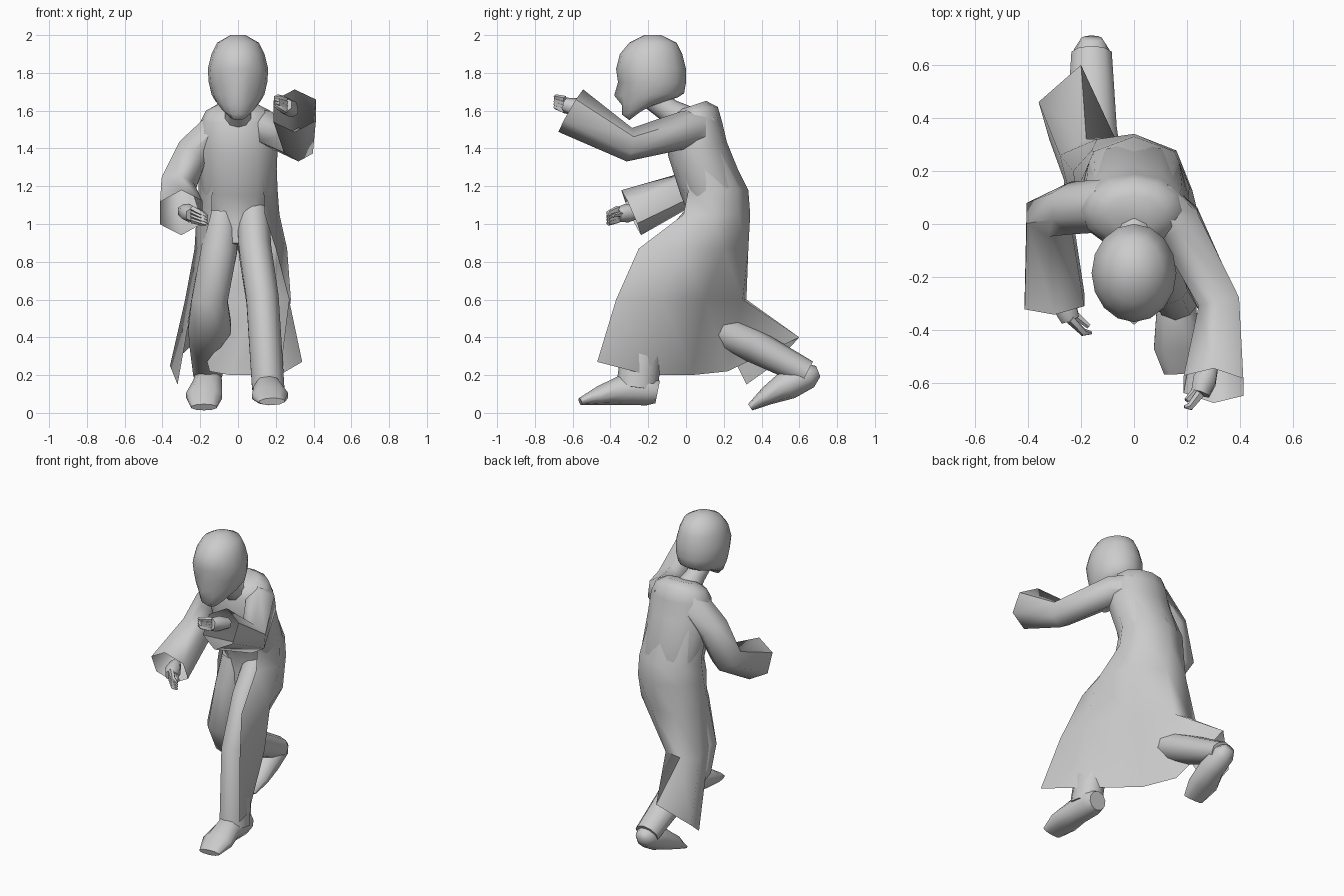
import bpy
import bmesh
from math import sin, cos, pi, radians
from mathutils import Vector

if "Cube" in bpy.data.objects:
    bpy.data.objects.remove(bpy.data.objects["Cube"])

grey = bpy.data.materials.new("plain grey")
grey.use_nodes = True
grey.diffuse_color = (0.6, 0.6, 0.6, 1)
grey.node_tree.nodes["Principled BSDF"].inputs["Base Color"].default_value = grey.diffuse_color


def loft(name, rings, closed=True, start_cap=True, end_cap=True):
    """Skin a list of point rings into one smooth object."""
    bm = bmesh.new()
    rows = [[bm.verts.new(point) for point in ring] for ring in rings]
    count = len(rows[0])
    for low, high in zip(rows, rows[1:]):
        for i in range(count if closed else count - 1):
            j = (i + 1) % count
            bm.faces.new((low[i], low[j], high[j], high[i]))
    if start_cap:
        bm.faces.new(rows[0][::-1])
    if end_cap:
        bm.faces.new(rows[-1])
    bmesh.ops.recalc_face_normals(bm, faces=bm.faces)
    mesh = bpy.data.meshes.new(name)
    bm.to_mesh(mesh)
    bm.free()
    mesh.materials.append(grey)
    obj = bpy.data.objects.new(name, mesh)
    bpy.context.collection.objects.link(obj)
    bpy.ops.object.select_all(action='DESELECT')
    obj.select_set(True)
    bpy.context.view_layer.objects.active = obj
    bpy.ops.object.shade_smooth_by_angle(angle=radians(60))


def tube(name, path, sides=10, end_cap=True):
    """Tube along stations of x, y, z, sideways radius and optional other radius."""
    centres = [Vector(station[:3]) for station in path]
    steps = [(b - a).normalized() for a, b in zip(centres, centres[1:])]
    rings = []
    for k, (centre, station) in enumerate(zip(centres, path)):
        before = steps[max(k - 1, 0)]
        after = steps[min(k, len(steps) - 1)]
        along = (before + after).normalized()
        side = Vector((1, 0, 0))
        side = (side - along * side.dot(along)).normalized()
        other = along.cross(side)
        turns = [2 * pi * i / sides for i in range(sides)]
        rings.append([centre + side * station[3] * sin(a) + other * station[-1] * cos(a)
                      for a in turns])
    loft(name, rings, end_cap=end_cap)


def hand(name, wrist, knuckles, tip):
    """Palm, four curled fingers stacked downwards and a thumb on top."""
    wrist, knuckles, tip = Vector(wrist), Vector(knuckles), Vector(tip)
    middle = wrist.lerp(knuckles, 0.6)
    reach = (knuckles - wrist) * 0.2
    down = Vector((0, 0, -0.02))
    tube(name + "_palm", [(*wrist, .035), (*middle, .05), (*knuckles, .04)], sides=6)
    for n in range(4):
        shift = down * (n - 1.5)
        start = knuckles + shift
        end = tip + shift * 0.7
        bend = start.lerp(end, 0.5) + reach
        tube(f"{name}_finger_{n + 1}",
             [(*start, .018), (*bend, .015), (*end, .006)], sides=5)
    tube(name + "_thumb", [(*middle, .02), (*(tip - reach - down), .01)], sides=5)


def coat_arc(y, z, width, depth):
    """Coat row wrapped round the back of the body, open at the front."""
    turns = [radians(-50 + 280 * i / 6) for i in range(7)]
    return [(width * cos(a), y + depth * sin(a), z) for a in turns]


def coat_row(z, *outline):
    """Coat row at one height from x, y pairs."""
    return [(x, y, z) for x, y in outline]


# Head: height, front, back and half width, with jaw slope, nose and eye hollows by rule
head_rows = [
    (1.55, -.3, -.18, .06), (1.58, -.34, -.1, .09), (1.63, -.34, -.04, .12),
    (1.68, -.35, -.01, .14), (1.75, -.36, 0, .155), (1.82, -.37, 0, .16),
    (1.9, -.35, -.02, .14), (1.96, -.3, -.05, .11), (2, -.22, -.13, .04),
]
SEGMENTS = 16
head = []
for z, front, back, width in head_rows:
    rise = max(0, 1.7 - z) * 0.6
    nose = max(0, .03 - abs(z - 1.68))
    hollow = max(0, .02 - abs(z - 1.75))
    ring = []
    for i in range(SEGMENTS):
        a = 2 * pi * i / SEGMENTS
        y = (front + back) / 2 - (back - front) / 2 * cos(a)
        if i == 0:
            y -= nose
        elif i in (1, SEGMENTS - 1):
            y += hollow
        ring.append((width * sin(a), y, z + rise * (1 - cos(a)) / 2))
    head.append(ring)
loft("head", head)
tube("neck", [(0, -.18, 1.67, .065), (0, -.09, 1.6, .065), (0, .02, 1.53, .09)])

# Torso from pelvis to collar
tube("torso", [(0, .1, .88, .1), (0, .12, .98, .15, .12), (0, .14, 1.07, .17, .14),
               (0, .14, 1.18, .2, .17), (0, .06, 1.4, .21, .16), (0, .05, 1.54, .2, .14),
               (0, .05, 1.6, .17, .12), (0, .04, 1.63, .11, .07)], sides=12)

# Open coat: each row runs from the left front edge round the back
loft("coat", [
    coat_arc(.06, 1.42, .2, .15),
    coat_arc(.15, 1.18, .21, .18),
    coat_arc(.14, 1.05, .22, .2),
    coat_row(.87, (.2, -.25), (.26, -.03), (.19, .2), (.02, .33),
             (-.14, .32), (-.23, .2), (-.19, .05)),
    coat_row(.6, (.27, -.37), (.28, -.12), (.08, .1), (-.06, .3),
             (-.18, .32), (-.28, .26), (-.24, .1)),
    [(.34, -.47, .27), (.22, -.2, .2), (-.04, .03, .2), (-.15, .22, .22),
     (-.2, .6, .4), (-.36, .46, .25), (-.32, .32, .15)],
], closed=False, start_cap=False, end_cap=False)

# Sleeves, left raised and right lowered, open at the cuffs
tube("left_sleeve", [(.07, .09, 1.51, .1), (.17, 0, 1.5, .1), (.32, -.3, 1.42, .09),
                     (.3, -.61, 1.6, .13)], sides=6, end_cap=False)
tube("right_sleeve", [(-.09, .07, 1.52, .1), (-.24, .06, 1.38, .1), (-.32, .03, 1.2, .1),
                      (-.3, -.29, 1.06, .13)], sides=6, end_cap=False)
hand("left_hand", (.29, -.52, 1.6), (.25, -.64, 1.63), (.19, -.69, 1.65))
hand("right_hand", (-.29, -.24, 1.07), (-.24, -.36, 1.05), (-.16, -.41, 1.02))

# Trouser legs, left stepping forward and right bent back
tube("left_trouser", [(.08, .1, 1.06, .09), (.09, -.02, .86, .09, .13),
                      (.13, -.2, .6, .09, .11), (.16, -.26, .13, .09, .11)])
tube("right_trouser", [(-.08, .1, 1.06, .09), (-.1, .08, .86, .1, .12),
                       (-.15, .06, .6, .1), (-.15, .14, .46, .12, .1),
                       (-.16, .35, .36, .1, .09), (-.16, .64, .21, .08, .07)])

# Shoes from heel to toe
tube("left_shoe", [(.16, -.15, .11, .06), (.16, -.2, .12, .08), (.16, -.34, .12, .08),
                   (.17, -.46, .09, .1, .05), (.18, -.56, .06, .07, .02)])
tube("right_shoe", [(-.16, .7, .22, .04, .03), (-.16, .65, .2, .07), (-.16, .54, .15, .08),
                    (-.18, .43, .09, .1, .05), (-.18, .34, .03, .07, .02)])
